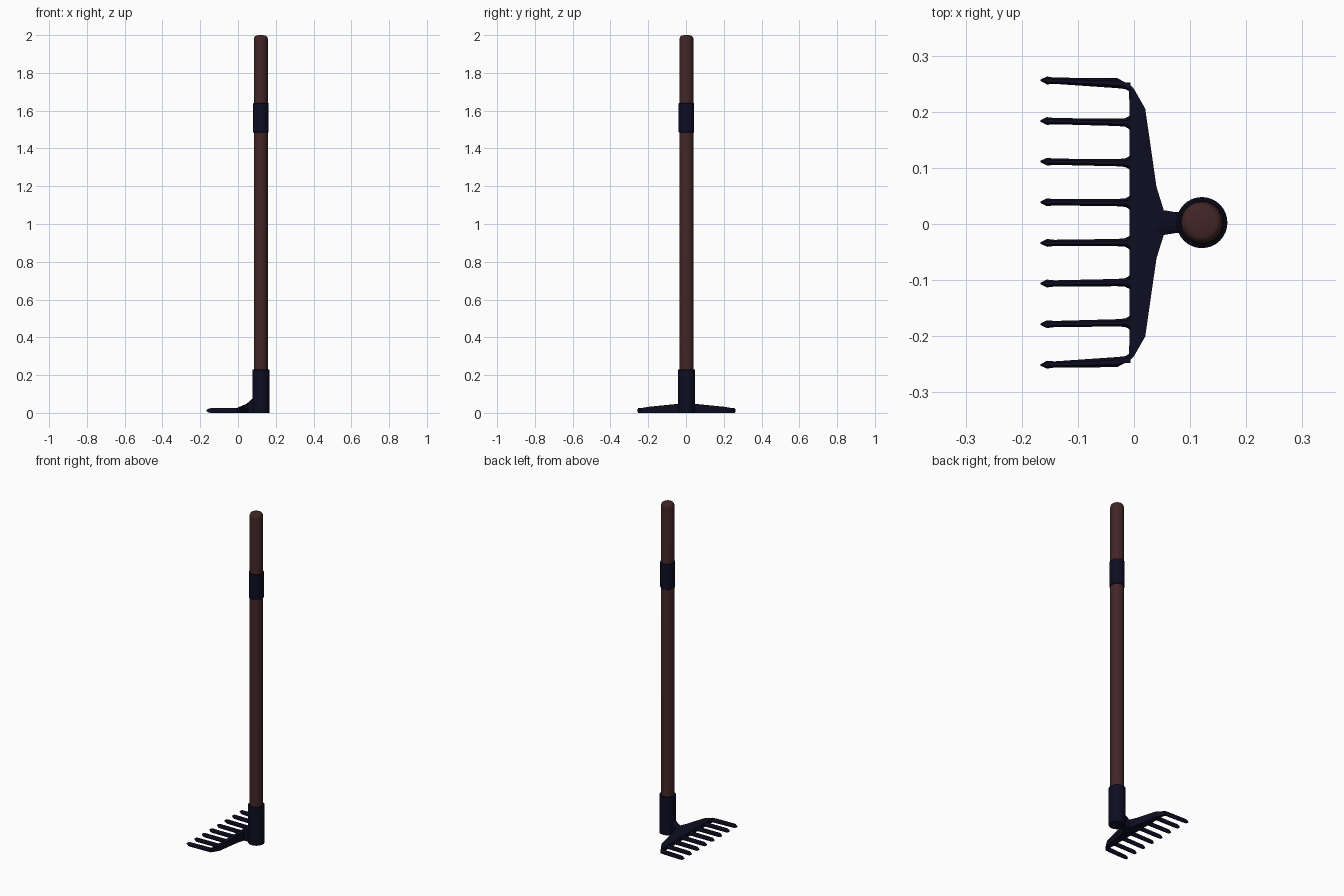
import bpy
import bmesh
import math

if "Cube" in bpy.data.objects:
    bpy.data.objects.remove(bpy.data.objects["Cube"], do_unlink=True)


def make_material(name, color):
    mat = bpy.data.materials.new(name)
    mat.use_nodes = True
    mat.diffuse_color = color
    mat.node_tree.nodes["Principled BSDF"].inputs["Base Color"].default_value = color
    return mat


WOOD = make_material("dark brown wood", (0.055, 0.019, 0.019, 1))
METAL = make_material("navy metal", (0.004, 0.004, 0.016, 1))
CY = 0.0025                     # centre line of the rake in y
POLE = (0.121, CY)              # pole axis


def finish(name, bm, mat, angle=35):
    bmesh.ops.recalc_face_normals(bm, faces=bm.faces)
    mesh = bpy.data.meshes.new(name)
    bm.to_mesh(mesh)
    bm.free()
    obj = bpy.data.objects.new(name, mesh)
    bpy.context.collection.objects.link(obj)
    mesh.materials.append(mat)
    bpy.ops.object.select_all(action="DESELECT")
    obj.select_set(True)
    bpy.context.view_layer.objects.active = obj
    bpy.ops.object.shade_smooth_by_angle(angle=math.radians(angle))
    return obj


def loft(bm, rings):
    """Skin a list of closed rings and cap both ends."""
    rows = [[bm.verts.new(p) for p in ring] for ring in rings]
    n = len(rows[0])
    for a, b in zip(rows, rows[1:]):
        for i in range(n):
            j = (i + 1) % n
            bm.faces.new((a[i], a[j], b[j], b[i]))
    bm.faces.new(rows[0])
    bm.faces.new(rows[-1])


def turned(name, profile, mat, sides=32):
    """Round part on the pole axis from (radius, z) pairs."""
    bm = bmesh.new()
    turn = [2 * math.pi * i / sides for i in range(sides)]
    loft(bm, [[(POLE[0] + r * math.cos(t), POLE[1] + r * math.sin(t), z)
               for t in turn] for r, z in profile])
    return finish(name, bm, mat)


# Pole with a rounded top, grip band and socket
dome = [(0.024 + 0.0135 * math.cos(a), 1.975 + 0.022 * math.sin(a))
        for a in [math.radians(18 * k) for k in range(6)]]
turned("pole", [(0.0375, 0.02)] + dome + [(0.012, 2.0)], WOOD)
turned("grip_band", [(0.0385, 1.484), (0.041, 1.486), (0.041, 1.638), (0.0385, 1.64)], METAL)
turned("socket", [(0.0455, 0), (0.0455, 0.228), (0.043, 0.23)], METAL)

# Crossbar: stations of (y offset, front x, back x, back top height)
half = [(0.022, -0.008, 0.053, 0.049), (0.064, -0.008, 0.04, 0.046),
        (0.203, -0.008, 0.02, 0.032), (0.238, -0.009, 0.0, 0.026),
        (0.250, -0.03, -0.011, 0.025)]
stations = [(-y, f, b, h) for y, f, b, h in reversed(half)] + half
bm = bmesh.new()
loft(bm, [[(f, CY + y, 0), (b, CY + y, 0), (b, CY + y, h), (f, CY + y, 0.025)]
          for y, f, b, h in stations])
finish("crossbar", bm, METAL)

# Neck sweeping up from the crossbar into the socket
bm = bmesh.new()
loft(bm, [[(x, CY - w, 0), (x, CY + w, 0), (x, CY + w, h - 0.006),
           (x, CY + w * 0.6, h), (x, CY - w * 0.6, h), (x, CY - w, h - 0.006)]
          for x, w, h in [(0.01, 0.04, 0.03), (0.035, 0.03, 0.041),
                          (0.053, 0.022, 0.055), (0.072, 0.019, 0.072),
                          (0.095, 0.018, 0.09)]])
finish("neck", bm, METAL)


# Tines: oval bars with pointed tips and flared roots
def tine(name, y, lean, root):
    rings = []
    for x, w, h in [(-0.167, 0.0012, 0.003), (-0.155, 0.007, 0.011),
                    (-0.142, 0.0055, 0.0125), (-0.03, root, 0.0125),
                    (-0.016, root + 0.001, 0.0125), (-0.010, root + 0.004, 0.0125),
                    (-0.006, root + 0.008, 0.0125)]:
        cy = CY + y - lean * (x + 0.167) / 0.16
        rings.append([(x, cy + w * math.cos(t), 0.0125 + h * math.sin(t))
                      for t in [math.radians(22.5 + 45 * k) for k in range(8)]])
    # widen each octagon to reach its full flat sides
    full = 1 / math.cos(math.radians(22.5))
    rings = [[(x, r[0][1] * 0.5 + r[3][1] * 0.5
               + (y2 - r[0][1] * 0.5 - r[3][1] * 0.5) * full,
               0.0125 + (z - 0.0125) * full) for x, y2, z in r] for r in rings]
    bm = bmesh.new()
    loft(bm, rings)
    # trim the outer side of the end tines to follow the rounded corner
    for v in bm.verts:
        if v.co.x > -0.02 and abs(v.co.y - CY) > 0.25:
            v.co.y = CY + math.copysign(0.25, y)
    return finish(name, bm, METAL, 50)


for i in range(8):
    y = (i - 3.5) * 0.0725
    outer = i in (0, 7)
    tine(f"tine_{i + 1}", y, math.copysign(0.006 if outer else 0.003, y) * min(1, abs(y) / 0.15),
         0.009 if outer else 0.0065)
